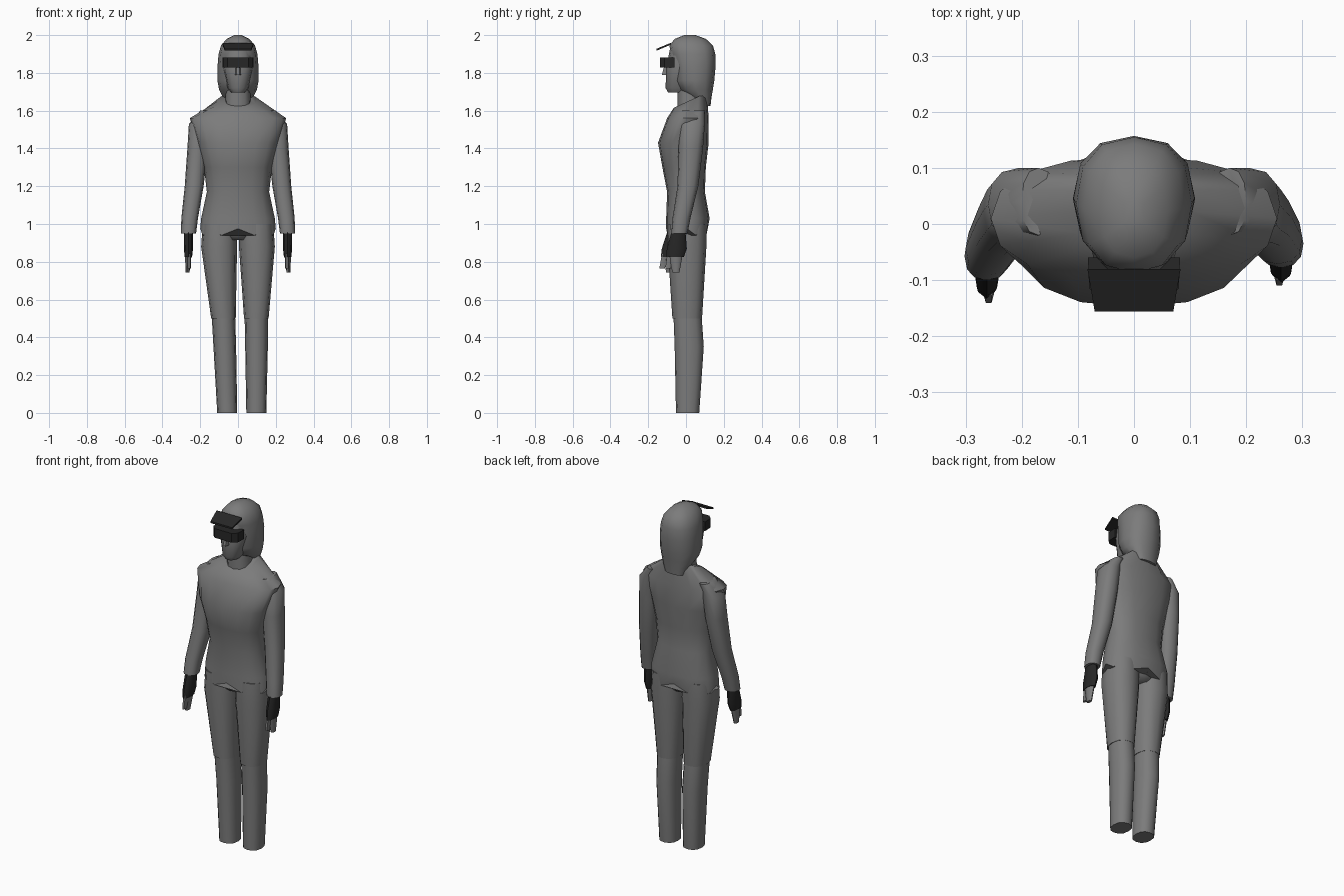
import bpy, bmesh
from math import cos, sin, pi, copysign, radians

if "Cube" in bpy.data.objects:
    bpy.data.objects.remove(bpy.data.objects["Cube"])


def material(name, value):
    mat = bpy.data.materials.new(name)
    mat.use_nodes = True
    colour = (value, value, value, 1)
    mat.diffuse_color = colour
    mat.node_tree.nodes["Principled BSDF"].inputs["Base Color"].default_value = colour
    return mat


GREY = material("cloth grey", 0.2)
BLACK = material("soft black", 0.02)


def finish(name, bm, mat, angle=50):
    bmesh.ops.recalc_face_normals(bm, faces=bm.faces)
    mesh = bpy.data.meshes.new(name)
    bm.to_mesh(mesh)
    bm.free()
    mesh.materials.append(mat)
    ob = bpy.data.objects.new(name, mesh)
    bpy.context.collection.objects.link(ob)
    bpy.ops.object.select_all(action="DESELECT")
    ob.select_set(True)
    bpy.context.view_layer.objects.active = ob
    bpy.ops.object.shade_smooth_by_angle(angle=radians(angle))


def skin(bm, loops):
    """Join rows of points into a closed, capped surface."""
    for low, high in zip(loops, loops[1:]):
        for k in range(len(low)):
            bm.faces.new((low[k - 1], low[k], high[k], high[k - 1]))
    bm.faces.new(loops[0])
    bm.faces.new(loops[-1])


def ring(z, half, front, back, x=0, tilt=0, zigzag=0, sides=12):
    """Rounded-square cross-section; front and back are reaches from y = 0."""
    points = []
    for k in range(sides):
        c, s = [copysign(abs(v) ** 0.85, v)
                for v in (cos(2 * pi * k / sides), sin(2 * pi * k / sides))]
        y = (back - front) / 2 + s * (back + front) / 2
        points.append((x + c * half, y, z + tilt * s - zigzag * (k % 2)))
    return points


def loft(name, mat, *rings, side=1, lag=0):
    """Skin the rings; side mirrors them, lag swings the lower end back."""
    bm = bmesh.new()
    loops = [[bm.verts.new((x * side, y + lag * max(0, 1.4 - z), z))
              for x, y, z in points] for points in rings]
    skin(bm, loops)
    finish(name, bm, mat)


def band(name, outline, bottom, top, rake=0):
    """Upright plate following half an outline that is mirrored in x."""
    full = outline + [(-x, y) for x, y in reversed(outline)]
    bm = bmesh.new()
    skin(bm, [[bm.verts.new((x, y, z + rake * y)) for x, y in full]
              for z in (bottom, top)])
    finish(name, bm, BLACK, angle=30)


# Jacket with a zigzag hem and a neckline that falls toward the chest
loft("jacket", GREY,
     ring(z=0.975, half=0.2, front=0.105, back=0.115, sides=16, zigzag=0.035),
     ring(z=1.03, half=0.195, front=0.105, back=0.125, sides=16),
     ring(z=1.17, half=0.165, front=0.1, back=0.1, sides=16),
     ring(z=1.3, half=0.18, front=0.125, back=0.105, sides=16),
     ring(z=1.43, half=0.215, front=0.148, back=0.12, sides=16),
     ring(z=1.56, half=0.255, front=0.1, back=0.12, sides=16),
     ring(z=1.655, half=0.1, front=0.065, back=0.11, tilt=0.04, sides=16))

# Seat showing below the hem
loft("seat", GREY,
     ring(z=0.915, half=0.07, front=0.07, back=0.08),
     ring(z=0.95, half=0.1, front=0.1, back=0.11),
     ring(z=1, half=0.15, front=0.1, back=0.115))

for label, side, stance, lag in (("right", -1, 0, 0), ("left", 1, 0.04, 0.05)):
    # Trouser leg in two pieces with a step at the knee
    loft(label + "_thigh", GREY,
         ring(z=0.5, x=0.077 + stance / 2, half=0.065, front=0.072, back=0.085),
         ring(z=0.88, x=0.1, half=0.095, front=0.097, back=0.108),
         ring(z=1, x=0.097, half=0.09, front=0.095, back=0.108), side=side)
    loft(label + "_shin", GREY,
         ring(z=0, x=0.057 + stance, half=0.053, front=0.053, back=0.07),
         ring(z=0.35, x=0.07 + stance * 0.7, half=0.06, front=0.06, back=0.094),
         ring(z=0.51, x=0.077 + stance / 2, half=0.062, front=0.066, back=0.083),
         side=side)

    # Sleeve, hanging forward from the shoulder
    loft(label + "_sleeve", GREY,
         ring(z=0.95, x=0.262, half=0.04, front=0.1, back=-0.015),
         ring(z=1.03, x=0.256, half=0.044, front=0.09, back=0.005),
         ring(z=1.2, x=0.232, half=0.05, front=0.055, back=0.055),
         ring(z=1.4, x=0.214, half=0.054, front=0.04, back=0.09),
         ring(z=1.53, x=0.205, half=0.055, front=0.03, back=0.1),
         ring(z=1.6, x=0.17, half=0.03, front=0.02, back=0.1), side=side, lag=lag)

    # Fingerless glove and bare fingers
    loft(label + "_glove", BLACK,
         ring(z=0.825, x=0.263, half=0.02, front=0.133, back=-0.04, sides=8),
         ring(z=0.87, x=0.262, half=0.024, front=0.128, back=-0.022, sides=8),
         ring(z=0.97, x=0.262, half=0.025, front=0.095, back=-0.025, sides=8),
         side=side, lag=lag)
    loft(label + "_fingers", GREY,
         ring(z=0.742, x=0.267, half=0.01, front=0.105, back=-0.068, sides=8),
         ring(z=0.84, x=0.263, half=0.018, front=0.12, back=-0.045, sides=8),
         side=side, lag=lag)
    loft(label + "_forefinger", GREY,
         ring(z=0.765, x=0.259, half=0.009, front=0.143, back=-0.11, sides=6),
         ring(z=0.84, x=0.26, half=0.012, front=0.13, back=-0.09, sides=6),
         side=side, lag=lag)

# Neck, face and nose
loft("neck", GREY,
     ring(z=1.6, half=0.07, front=0.045, back=0.09),
     ring(z=1.76, half=0.062, front=0.045, back=0.09))
loft("face", GREY,
     ring(z=1.695, half=0.035, front=0.095, back=0.02),
     ring(z=1.72, half=0.055, front=0.108, back=0.04),
     ring(z=1.83, half=0.08, front=0.105, back=0.06),
     ring(z=1.94, half=0.07, front=0.082, back=0.06))
loft("nose", GREY,
     ring(z=1.79, half=0.015, front=0.13, back=-0.09, sides=6),
     ring(z=1.86, half=0.009, front=0.11, back=-0.09, sides=6))

# Hood shell with its nape flap and rising jaw edge
loft("hood", GREY,
     ring(z=1.625, half=0.062, front=-0.06, back=0.13),
     ring(z=1.67, half=0.08, front=-0.03, back=0.135),
     ring(z=1.71, half=0.1, front=0.035, back=0.142),
     ring(z=1.76, half=0.109, front=0.06, back=0.15),
     ring(z=1.84, half=0.108, front=0.065, back=0.157),
     ring(z=1.9, half=0.103, front=0.083, back=0.155),
     ring(z=1.945, half=0.09, front=0.087, back=0.143),
     ring(z=1.98, half=0.06, front=0.06, back=0.105),
     ring(z=2, half=0.02, front=0.01, back=0.05))

# Wraparound glasses, and a raised visor sloping down to the front
band("glasses", [(0.082, -0.06), (0.08, -0.115), (0.055, -0.138)],
     bottom=1.828, top=1.882)
band("visor", [(0.083, -0.08), (0.07, -0.156)], bottom=1.983, top=1.993, rake=0.42)
